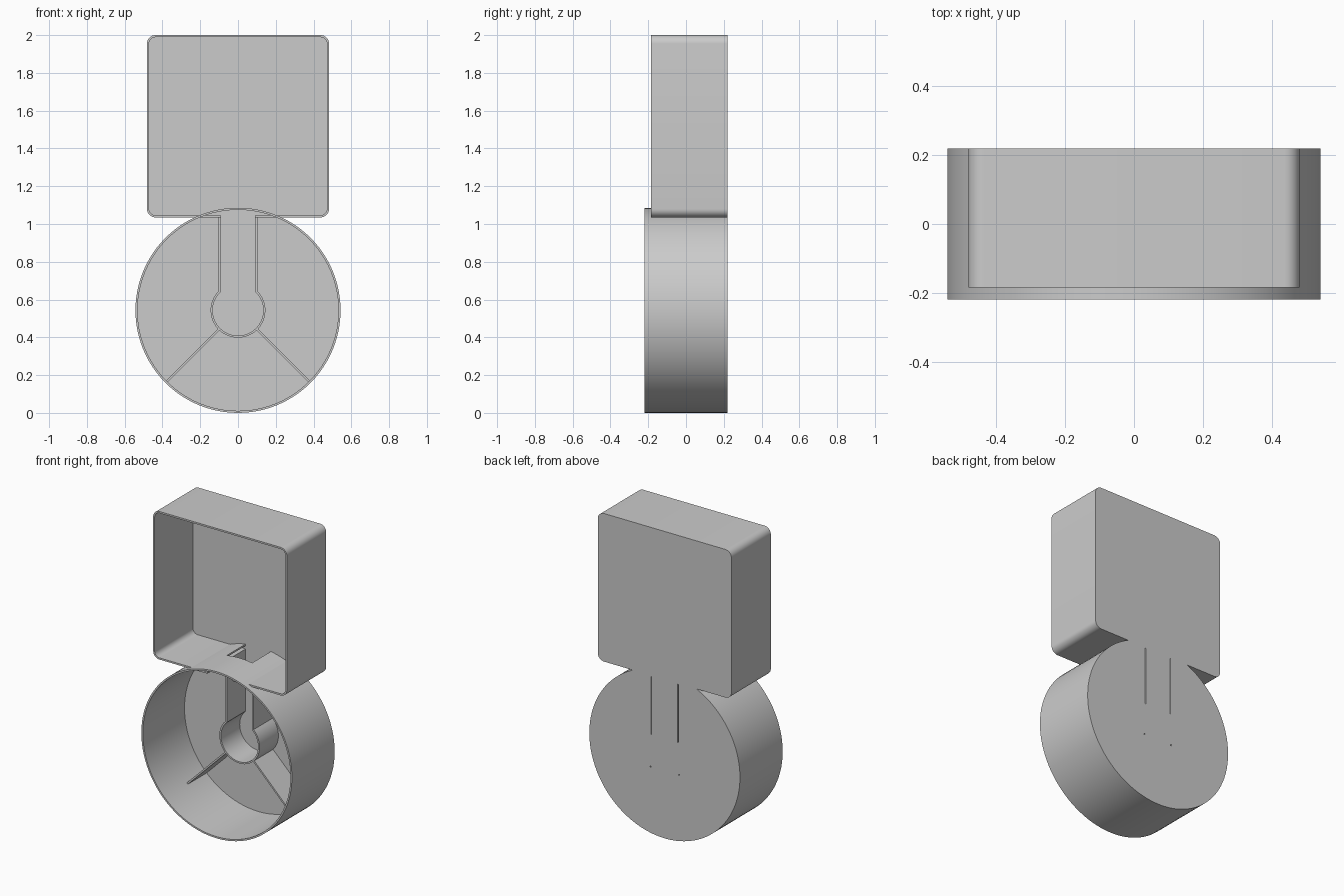
import bpy
import bmesh
from math import sin, cos, pi, sqrt, asin, radians
from mathutils import Matrix, Vector

if "Cube" in bpy.data.objects:
    bpy.data.objects.remove(bpy.data.objects["Cube"])

WALL = 0.011
BACK = 0.22
FLOOR = BACK - WALL
RADIUS = 0.543          # drum radius, also its centre height
DRUM_FRONT = -0.22
BOX_FRONT = -0.185
BOX_LOW, BOX_HIGH, BOX_HALF = 1.035, 2.0, 0.482
HUB = 0.145
CHANNEL = 0.102         # outer half width of the channel
CHANNEL_FRONT = 0.015


def finish(bm, name):
    bmesh.ops.recalc_face_normals(bm, faces=bm.faces)
    mesh = bpy.data.meshes.new(name)
    bm.to_mesh(mesh)
    bm.free()
    obj = bpy.data.objects.new(name, mesh)
    bpy.context.collection.objects.link(obj)
    return obj


def loft(name, rings):
    """Bridge closed rings of points and cap both ends."""
    bm = bmesh.new()
    loops = [[bm.verts.new(p) for p in ring] for ring in rings]
    n = len(loops[0])
    for a, b in zip(loops, loops[1:]):
        for i in range(n):
            j = (i + 1) % n
            bm.faces.new((a[i], a[j], b[j], b[i]))
    bm.faces.new(loops[0])
    bm.faces.new(loops[-1])
    return finish(bm, name)


def tray(name, outer, inner, front):
    """Shallow container with a closed back and an open front."""
    layers = ((outer, BACK), (outer, front), (inner, front), (inner, FLOOR))
    return loft(name, [[(x, y, z) for x, z in line] for line, y in layers])


def block(name, low, high):
    bm = bmesh.new()
    bmesh.ops.create_cube(bm, size=1)
    low, high = Vector(low), Vector(high)
    bmesh.ops.scale(bm, vec=high - low, verts=bm.verts)
    bmesh.ops.translate(bm, vec=(low + high) / 2, verts=bm.verts)
    return finish(bm, name)


def select(obj):
    bpy.ops.object.select_all(action="DESELECT")
    obj.select_set(True)
    bpy.context.view_layer.objects.active = obj


def cut(obj, low, high):
    cutter = block("cutter", low, high)
    cutter.hide_render = True
    mod = obj.modifiers.new("opening", "BOOLEAN")
    mod.operation = "DIFFERENCE"
    mod.solver = "EXACT"
    mod.object = cutter
    select(obj)
    bpy.ops.object.modifier_apply(modifier=mod.name)
    bpy.data.objects.remove(cutter)


def circle(r, n=96):
    return [(r * cos(2 * pi * i / n), RADIUS + r * sin(2 * pi * i / n))
            for i in range(n)]


def rounded_square(inset, r, steps=8):
    half = (BOX_HIGH - BOX_LOW) / 2
    mid = BOX_LOW + half
    points = []
    for k, (sx, sz) in enumerate(((1, 1), (-1, 1), (-1, -1), (1, -1))):
        for i in range(steps + 1):
            a = (k + i / steps) * pi / 2
            points.append((sx * (BOX_HALF - inset - r) + r * cos(a),
                           mid + sz * (half - inset - r) + r * sin(a)))
    return points


def keyhole(r, half, top, steps=40):
    """Open path: down one channel wall, round the hub, up the other wall."""
    start = asin(half / r)
    points = [(half, top)]
    for i in range(steps + 1):
        a = start + (2 * pi - 2 * start) * i / steps
        points.append((r * sin(a), RADIUS + r * cos(a)))
    return points + [(-half, top)]


# Round drum, with a window on top leading into the square box
drum = tray("round_drum", circle(RADIUS), circle(RADIUS - WALL), DRUM_FRONT)
gap = CHANNEL - WALL
cut(drum, (-gap, CHANNEL_FRONT, 0.95), (gap, FLOOR, 1.2))

# Narrow slots and pin holes in the back of the drum
for side in (-1, 1):
    x = side * (CHANNEL - WALL / 2)
    cut(drum, (x - 0.003, FLOOR - 0.002, 0.65), (x + 0.003, 0.25, 1.03))
    x = side * HUB * sqrt(0.5)
    z = RADIUS - HUB * sqrt(0.5)
    cut(drum, (x - 0.004, FLOOR - 0.002, z - 0.004),
        (x + 0.004, 0.25, z + 0.004))

# Square box, its floor open above the channel
box = tray("square_box", rounded_square(0, 0.045),
           rounded_square(WALL, 0.034), BOX_FRONT)
cut(box, (-gap, -0.3, 1.0), (gap, FLOOR, 1.06))

# Hub ring and channel walls in one strip
top = BOX_LOW + WALL
stations = zip(keyhole(HUB, CHANNEL, top), keyhole(HUB - WALL, gap, top))
channel = loft("hub_and_channel", [
    [(ox, CHANNEL_FRONT, oz), (ox, FLOOR, oz),
     (ix, FLOOR, iz), (ix, CHANNEL_FRONT, iz)]
    for (ox, oz), (ix, iz) in stations])

# Diagonal ribs between the hub and the drum wall
parts = [drum, box, channel]
for side, label in ((1, "left"), (-1, "right")):
    rib = block(label + "_rib", (HUB - WALL / 2, CHANNEL_FRONT, -WALL / 2),
                (RADIUS - WALL / 2, FLOOR, WALL / 2))
    angle = radians(45 if side > 0 else 135)
    rib.data.transform(Matrix.Translation((0, 0, RADIUS))
                       @ Matrix.Rotation(angle, 4, "Y"))
    parts.append(rib)

for part in parts:
    select(part)
    bpy.ops.object.shade_smooth_by_angle(angle=radians(30))
